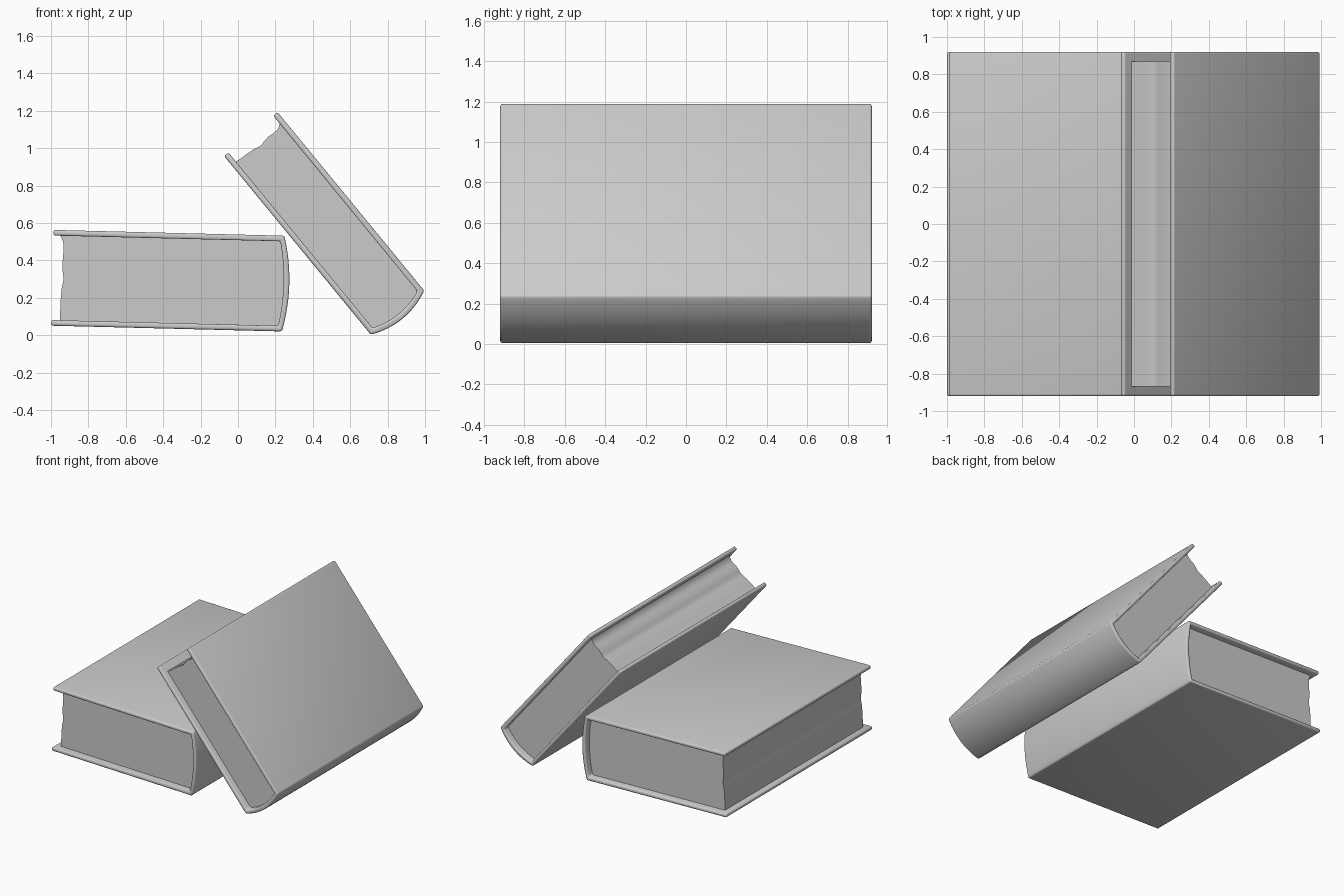
import bpy, bmesh, math

if "Cube" in bpy.data.objects:
    bpy.data.objects.remove(bpy.data.objects["Cube"])

BOARD = 0.03   # cover thickness


def prism(name, profile, half_depth, bevel=0.0):
    """Extrude an x-z outline along y, symmetric about y = 0."""
    bm = bmesh.new()
    face = bm.faces.new([bm.verts.new((x, -half_depth, z)) for x, z in profile])
    new = bmesh.ops.extrude_face_region(bm, geom=[face])["geom"]
    bmesh.ops.translate(bm, vec=(0, 2 * half_depth, 0),
                        verts=[v for v in new if isinstance(v, bmesh.types.BMVert)])
    bmesh.ops.recalc_face_normals(bm, faces=bm.faces)
    mesh = bpy.data.meshes.new(name)
    bm.to_mesh(mesh)
    bm.free()
    obj = bpy.data.objects.new(name, mesh)
    bpy.context.collection.objects.link(obj)
    bpy.ops.object.select_all(action='DESELECT')
    obj.select_set(True)
    bpy.context.view_layer.objects.active = obj
    if bevel:
        mod = obj.modifiers.new("rounded_edges", 'BEVEL')
        mod.width, mod.segments = bevel, 3
        mod.limit_method, mod.angle_limit = 'ANGLE', math.radians(40)
        bpy.ops.object.modifier_apply(modifier=mod.name)
    bpy.ops.object.shade_smooth_by_angle(angle=math.radians(40))
    return obj


def book(name, corner, tilt, length, thick, bulge, fore_edge):
    """corner: lower spine corner; tilt: rise of the covers towards the fore edge."""
    c, s = math.cos(tilt), math.sin(tilt)

    def place(u, v):
        return corner[0] - c * u + s * v, corner[1] + s * u + c * v

    def spine(u, low, high, b, n=16):
        return [(u - b * (1 - (2 * i / n - 1) ** 2), low + (high - low) * i / n)
                for i in range(n + 1)]

    # cover: two boards joined by a rounded spine
    outer = spine(0, 0, thick, bulge)
    inner = spine(BOARD * 0.7, BOARD, thick - BOARD, bulge * 0.7)
    cover = ([(length, 0)] + outer[::1])
    cover = cover + [(length, thick), (length, thick - BOARD)] + inner[::-1] + [(length, BOARD)]
    prism(name + "_cover", [place(*p) for p in cover], 0.92, 0.011)

    # page block with a slightly wavy fore edge, tucked into the cover
    low, high = BOARD - 0.006, thick - BOARD + 0.006
    pages = spine(BOARD * 0.5, low, high, bulge * 0.7)
    pages += [(length - inset, low + (high - low) * t) for t, inset in reversed(fore_edge)]
    prism(name + "_pages", [place(*p) for p in pages], 0.868)


# book lying flat
book("flat_book", (0.235, 0.02), 0.025, 1.235, 0.512, 0.033,
     [(0, .046), (.1, .047), (.25, .048), (.38, .052), (.46, .059), (.5, .061), (.54, .057),
      (.65, .052), (.78, .056), (.87, .057), (.93, .051), (1, .035)])

# book leaning over it
book("leaning_book", (0.71, 0.003), 0.883, 1.236, 0.37, 0.042,
     [(0, .06), (.08, .066), (.2, .068), (.35, .072), (.45, .079), (.52, .082), (.58, .076),
      (.7, .07), (.8, .074), (.88, .073), (.94, .065), (1, .05)])
